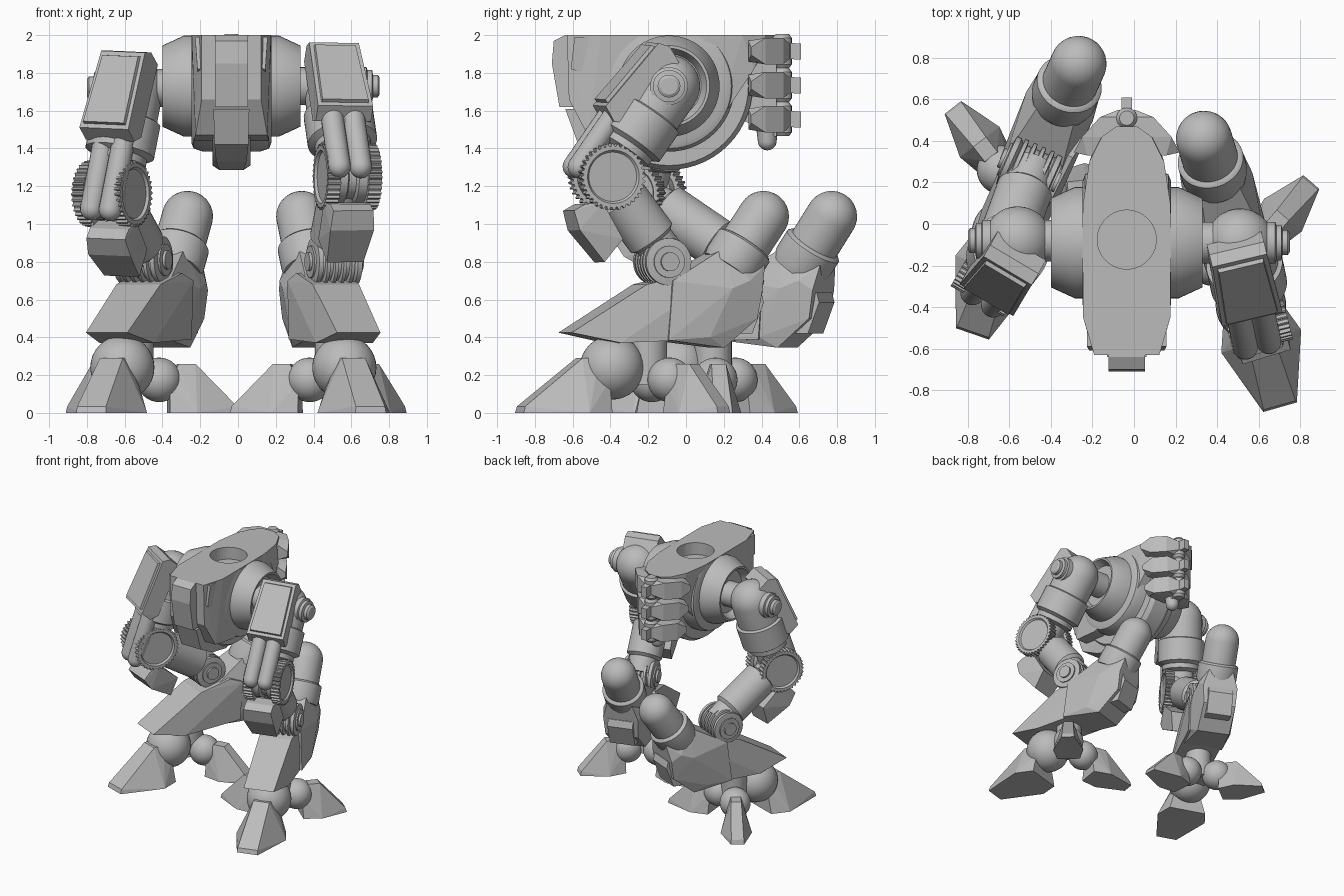
import bpy, bmesh, math
from mathutils import Matrix, Vector

if "Cube" in bpy.data.objects:
    bpy.data.objects.remove(bpy.data.objects["Cube"])

grey = bpy.data.materials.new("plain grey")
grey.use_nodes = True
grey.diffuse_color = (0.5, 0.5, 0.5, 1)
grey.node_tree.nodes["Principled BSDF"].inputs["Base Color"].default_value = (0.5, 0.5, 0.5, 1)


def finish(name, bm, M, smooth=False):
    bm.transform(M)
    bmesh.ops.recalc_face_normals(bm, faces=bm.faces)
    me = bpy.data.meshes.new(name)
    bm.to_mesh(me)
    bm.free()
    ob = bpy.data.objects.new(name, me)
    bpy.context.collection.objects.link(ob)
    me.materials.append(grey)
    if smooth:
        bpy.ops.object.select_all(action='DESELECT')
        ob.select_set(True)
        bpy.context.view_layer.objects.active = ob
        bpy.ops.object.shade_smooth_by_angle(angle=math.radians(32))
    return ob


def lathe(name, prof, M, seg=40, smooth=True):
    """Closed solid of revolution about local z from (radius, height) pairs."""
    bm = bmesh.new()
    rings = []
    for r, h in prof:
        if r < 1e-5:
            rings.append([bm.verts.new((0, 0, h))])
        else:
            rings.append([bm.verts.new((r * math.cos(a), r * math.sin(a), h))
                          for a in (math.tau * i / seg for i in range(seg))])
    for a, b in zip(rings, rings[1:]):
        for i in range(seg):
            j = (i + 1) % seg
            f = [a[i % len(a)], a[j % len(a)], b[j % len(b)], b[i % len(b)]]
            f = list(dict.fromkeys(f))
            if len(f) > 2:
                bm.faces.new(f)
    for end in (rings[0], rings[-1]):
        if len(end) > 1:
            bm.faces.new(end)
    return finish(name, bm, M, smooth)


def dome(r, h, sign, n=8):
    """Quarter arc from the pole to the equator (sign -1) or back (sign +1)."""
    arc = [(r * math.sin(math.pi / 2 * i / n), h + sign * r * math.cos(math.pi / 2 * i / n))
           for i in range(n + 1)]
    arc[0] = (0, arc[0][1])
    return arc if sign < 0 else arc[::-1]


def ball(name, r, M):
    return lathe(name, dome(r, 0, -1) + dome(r, 0, 1)[1:], M)


def hull(name, pts, M):
    """Convex solid; points (a, b, w) are doubled at x = +w and -w."""
    bm = bmesh.new()
    for a, b, w in pts:
        for x in (w, -w):
            bm.verts.new((x, a, b))
    bmesh.ops.convex_hull(bm, input=bm.verts)
    bmesh.ops.delete(bm, geom=[v for v in bm.verts if not v.link_faces], context='VERTS')
    bmesh.ops.dissolve_limit(bm, angle_limit=0.02, verts=bm.verts, edges=bm.edges)
    return finish(name, bm, M)


def gear(name, r, half, M, teeth=36):
    """Toothed disc with a sunken face on both sides."""
    bm = bmesh.new()
    n = teeth * 4
    rings = []
    for k, h in ((0.74, 0.6), (0.8, 1), (1, 1), (1, -1), (0.8, -1), (0.74, -0.6)):
        rings.append([])
        for i in range(n):
            q = r * (k if k < 1 or i % 4 < 2 else 0.92)
            a = math.tau * i / n
            rings[-1].append(bm.verts.new((q * math.cos(a), q * math.sin(a), h * half)))
    for a, b in zip(rings, rings[1:]):
        for i in range(n):
            bm.faces.new((a[i], a[(i + 1) % n], b[(i + 1) % n], b[i]))
    bm.faces.new(rings[0])
    bm.faces.new(rings[-1])
    return finish(name, bm, M)


def at(x, y, z):
    return Matrix.Translation((x, y, z))


SIDE = Matrix.Rotation(math.pi / 2, 4, 'Y')     # local z -> +x


def bone(p, q, yaw):
    """Frame at p: z along the bone, x outward, y to the front."""
    z = (q - p).normalized()
    x = Vector((math.cos(yaw), math.sin(yaw), 0))
    y = z.cross(x).normalized()
    x = y.cross(z)
    return at(*p) @ Matrix((x, y, z)).transposed().to_4x4(), (q - p).length


# ---- pelvis ----
CX = -0.035
mid = at(CX, 0, 0)
hub = at(CX, -0.09, 1.73)
body = hull("pelvis_body", [(-.63, 2, .157), (-.45, 2, .21), (.1, 2, .21), (.3, 2, .18), (.42, 2, .12),
            (.47, 2, .05), (.36, 1.82, .16), (.15, 1.5, .2), (-.3, 1.44, .2),
            (-.52, 1.47, .19), (-.62, 1.66, .157)], mid)
hull("pelvis_front_panel", [(-.64, 2, .087), (-.7, 1.97, .087), (-.71, 1.85, .087), (-.67, 1.62, .087),
     (-.5, 1.62, .087), (-.4, 2, .087)], mid)
hull("pelvis_front_keel", [(-.64, 1.61, .095), (-.57, 1.42, .09), (-.4, 1.33, .08), (-.2, 1.285, .064),
     (0, 1.4, .087), (-.3, 1.61, .095)], mid)
for s in (1, -1):
    hull("pelvis_corner_fin", [(-.59, 1.99, .02), (-.45, 1.99, .02), (-.5, 1.79, .008), (-.61, 1.82, .008)],
         at(CX + s * .172, 0, 0))
outer = lathe("pelvis_outer_disc", [(.38, -.1), (.42, -.1), (.443, -.066), (.443, .066), (.42, .1), (.38, .1)],
              hub @ SIDE, 56)
inner = lathe("pelvis_inner_disc", [(.3, -.212), (.33, -.2), (.347, -.15), (.347, .15), (.33, .2), (.3, .212)],
              hub @ SIDE, 56)
drum = lathe("hip_drum", [(.12, -.30), (.17, -.30), (.2, -.365), (.215, -.365), (.268, -.25), (.268, .25),
             (.215, .365), (.2, .365), (.17, .30), (.12, .30)], hub @ SIDE, 48)

# trim the discs level with the rear shelf and the deck
for ob, top in ((outer, 1.82), (inner, 1.995)):
    bm = bmesh.new()
    bm.from_mesh(ob.data)
    cut = bmesh.ops.bisect_plane(bm, geom=bm.verts[:] + bm.edges[:] + bm.faces[:],
                                 plane_co=(0, 0, top), plane_no=(0, 0, 1), clear_outer=True)
    bmesh.ops.edgeloop_fill(bm, edges=[e for e in cut["geom_cut"] if isinstance(e, bmesh.types.BMEdge)])
    bm.to_mesh(ob.data)
    bm.free()

# round socket in the deck
cutter = lathe("socket_cutter", [(.142, -.1), (.142, .1)], at(CX, -.075, 2), 40, False)
cutter.hide_render = True
cutter.hide_viewport = True
for ob in (body, inner, drum):
    m = ob.modifiers.new("socket", 'BOOLEAN')
    m.operation, m.object, m.solver = 'DIFFERENCE', cutter, 'EXACT'

# ---- rear winged vertebrae ----
hull("spine_column", [(.36, 1.96, .05), (.48, 1.96, .04), (.48, 1.46, .04), (.2, 1.6, .05)], mid)
for i in range(3):
    M = at(CX, 0, 1.915 - i * .18)
    k = 1 - i * .08
    wing = []
    for y, h, w in ((.55, .04, .04), (.515, .07, .128), (.42, .07, .215), (.345, .02, .255), (.33, .055, .19)):
        wing += [(y, h, w * k), (y, -h, w * k)]
    hull("spine_wing", wing, M)
    hull("spine_block", [(.52, -.04, .025), (.61, -.045, .025), (.61, .04, .025), (.52, .045, .025)], M)
    lathe("spine_pin", [(.035, -.09), (.05, -.07), (.05, .07), (.035, .09)], M @ at(0, .51, 0), 20)
lathe("spine_end", dome(.05, 0, -1) + [(.06, .08)], at(CX, .43, 1.44), 20)


def toe(name, M, tip, hw, h, start):
    hull(name, [(-start, 0, hw * .75), (-start - .14, 0, hw), (-tip, 0, hw * .42), (-tip + .01, .035, hw * .4),
         (-start - .14, h, hw * .32), (-start - .05, h, hw * .32), (-start, h * .6, hw * .5)], M)


def leg(side, s, H, K, D, yaw_up, yaw_shin, yaw_low, yaw_foot, tube, tube_y, foot):
    flip = Matrix.Scale(s, 4, (1, 0, 0))
    H, K, D = Vector(H), Vector(K), Vector(D)
    nm = lambda n: side + "_" + n

    # thigh, with its guard set slightly inboard
    B, L = bone(H, K, yaw_up)
    B = flip @ B
    G = B @ at(-.025, 0, 0)
    lathe(nm("thigh"), dome(.165, 0, -1) + [(.165, .17), (.185, .18), (.185, .36), (.15, .38), (.15, L - .17),
          (.11, L - .15), (.11, L)], B)
    hull(nm("thigh_guard"), [(.05, -.12, .135), (.14, -.16, .135), (.20, -.14, .135), (.245, .30, .15),
         (.16, .34, .15), (.1, .30, .15)], G)
    hull(nm("thigh_guard_panel"), [(.19, -.12, .115), (.222, -.11, .11), (.262, .27, .125), (.23, .28, .13)], G)
    for x in (-.058, .058):
        lathe(nm("thigh_tube"), [(.06, 0)] + dome(.06, tube, 1, 5), G @ at(x, tube_y, .25), 24)
    lathe(nm("hip_axle"), [(.1, -.3), (.1, 0)], flip @ at(*H) @ SIDE)
    lathe(nm("hip_knob"), [(.1, .1), (.1, .17), (.085, .175), (.085, .2), (.06, .205), (.06, .23), (.045, .24)],
          flip @ at(*H) @ SIDE)

    # knee
    KM = flip @ at(*K) @ Matrix.Rotation(yaw_up, 4, 'Z')
    for x in (-.112, .112):
        gear(nm("knee_gear"), .176, .035, KM @ at(x, 0, 0) @ SIDE)
    lathe(nm("knee_core"), [(.14, -.1), (.14, -.03), (.12, -.02), (.12, .02), (.14, .03), (.14, .1)], KM @ SIDE)

    # lower leg frame, drum sits just ahead of its origin
    F = flip @ at(D.x, D.y, 0) @ Matrix.Rotation(yaw_low, 4, 'Z')
    drum_at = F @ at(.008, -.04, D.z) @ SIDE
    ribs = [(.09, -.125), (.125, -.12), (.125, -.095)]
    for i in range(4):
        x = -.09 + i * .045
        ribs += [(.105, x), (.105, x + .01), (.13, x + .014), (.13, x + .032), (.105, x + .036)]
    ribs += [(.125, .095), (.125, .12), (.09, .125)]
    lathe(nm("ankle_drum"), ribs, drum_at, 32)
    lathe(nm("drum_cap"), [(.085, -.135), (.085, .135)], drum_at, 28)
    lathe(nm("drum_pin"), [(.05, -.15), (.05, .15)], drum_at, 24)

    # shin
    B, L = bone(K, D, yaw_shin)
    B = flip @ B
    lathe(nm("shin"), [(.09, .05), (.1, .13), (.135, .15), (.135, L - .16), (.11, L - .14), (.11, L - .02)], B)
    hull(nm("shin_guard"), [(.12, .08, .12), (.2, .03, .11), (.27, .02, .11), (.31, .12, .12), (.3, .34, .1),
         (.15, .30, .12)], B @ at(-.025, 0, 0))

    # greave and rear cylinder
    hull(nm("greave_toe_cap"), [(-.57, .425, .12), (-.31, .371, .158), (.177, .39, .16), (-.156, .68, .128),
         (.1, .74, .14), (.2, .7, .16)], F @ at(-.018, 0, 0))
    hull(nm("greave"), [(-.05, .385, .16), (.177, .4, .165), (.267, .345, .13), (.45, .5, .13), (.475, .65, .14),
         (.5, .78, .1), (.288, .88, .09), (-.02, .70, .14), (.3, .66, .175), (.4, .7, .16)], F)
    hull(nm("greave_back_box"), [(.3, .42, .1), (.43, .42, .1), (.495, .585, .1), (.48, .64, .1), (.3, .66, .1)], F)
    lathe(nm("rear_cylinder"), [(.15, -.34), (.16, -.3), (.16, -.19), (.15, -.18), (.135, -.175)] + dome(.135, 0, 1),
          F @ at(0, .523, 1.04) @ Matrix.Rotation(-.6, 4, 'X'))

    # foot
    C = F @ at(foot[0], foot[1], 0) @ Matrix.Rotation(yaw_foot - yaw_low, 4, 'Z')
    lathe(nm("ankle_post"), [(.1, .15), (.1, .42)], C)
    turns = (("front", 0, .2, .17, .24, .71, .2, .29, .24),
             ("outer", 2.15, .15, .118, .175, .53, .12, .26, .18),
             ("inner", -2.0, .13, .118, .175, .55, .12, .26, .18))
    for n, a, d, r, z, tip, hw, h, start in turns:
        T = C @ Matrix.Rotation(a, 4, 'Z')
        ball(nm(n + "_toe_ball"), r, T @ at(0, -d, z))
        toe(nm(n + "_toe"), T, tip, hw, h, start)


rad = math.radians
leg("left", 1, (.51, -.09, 1.73), (.58, -.42, 1.25), (.49, -.09, .80),
    rad(14), rad(16), rad(17), rad(16), .385, .16, (-.015, -.11))
leg("right", -1, (.56, -.08, 1.72), (.668, -.22, 1.16), (.48, .293, .81),
    rad(30), rad(25), rad(24), rad(19), .46, .12, (.0, -.165))
